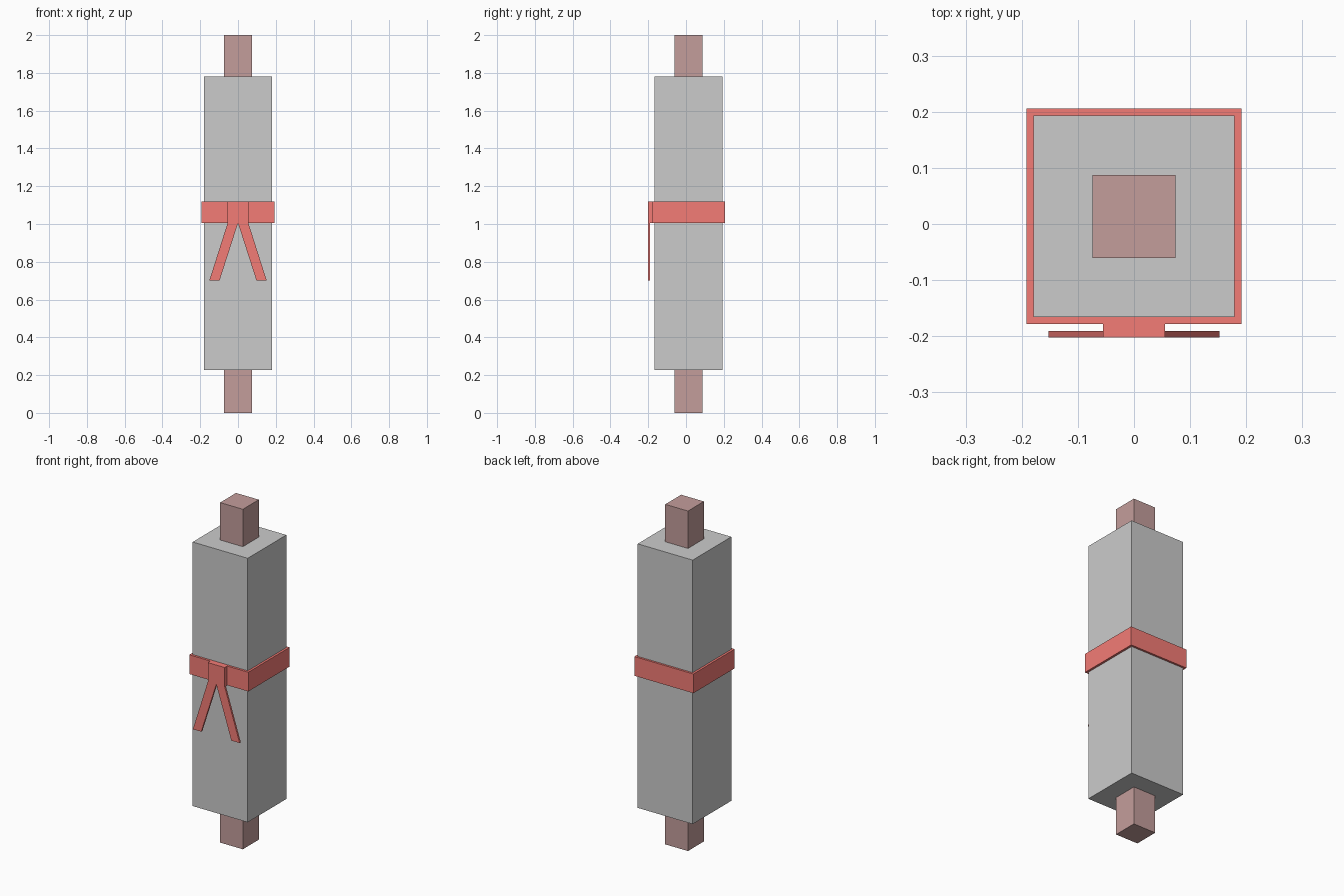
import bpy, bmesh

if "Cube" in bpy.data.objects:
    bpy.data.objects.remove(bpy.data.objects["Cube"])

YC = 0.0135  # centre of the post in depth


def material(name, color):
    m = bpy.data.materials.new(name)
    m.diffuse_color = (*color, 1)
    m.use_nodes = True
    m.node_tree.nodes["Principled BSDF"].inputs["Base Color"].default_value = m.diffuse_color
    return m


def prism(name, outline, y0, y1, mat=None):
    """Extrude an x-z outline along y."""
    bm = bmesh.new()
    face = bm.faces.new([bm.verts.new((x, y0, z)) for x, z in outline])
    new = bmesh.ops.extrude_face_region(bm, geom=[face])["geom"]
    verts = [v for v in new if isinstance(v, bmesh.types.BMVert)]
    bmesh.ops.translate(bm, verts=verts, vec=(0, y1 - y0, 0))
    bmesh.ops.recalc_face_normals(bm, faces=bm.faces)
    mesh = bpy.data.meshes.new(name)
    bm.to_mesh(mesh)
    bm.free()
    if mat:
        mesh.materials.append(mat)
    obj = bpy.data.objects.new(name, mesh)
    bpy.context.collection.objects.link(obj)
    return obj


def block(name, half, y0, y1, z0, z1, mat=None):
    return prism(name, [(-half, z0), (half, z0), (half, z1), (-half, z1)], y0, y1, mat)


wood = material("wood", (0.55, 0.34, 0.33))
red = material("red_cloth", (0.90, 0.20, 0.18))

# Square core post, showing at both ends
block("core_post", 0.074, YC - 0.074, YC + 0.074, 0, 2, wood)

# Padding around the post
block("padding", 0.179, YC - 0.179, YC + 0.180, 0.227, 1.78)

# Belt and its knot on the front
block("belt", 0.192, YC - 0.192, YC + 0.192, 1.005, 1.118, red)
block("belt_knot", 0.055, -0.202, YC - 0.192, 1.005, 1.118, red)

# Two hanging belt ends, mirrored
for name, s in (("belt_end_left", -1), ("belt_end_right", 1)):
    outline = [(0, 1.005), (s * 0.055, 1.005), (s * 0.152, 0.70), (s * 0.098, 0.70)]
    prism(name, outline, -0.202, -0.191, red)
